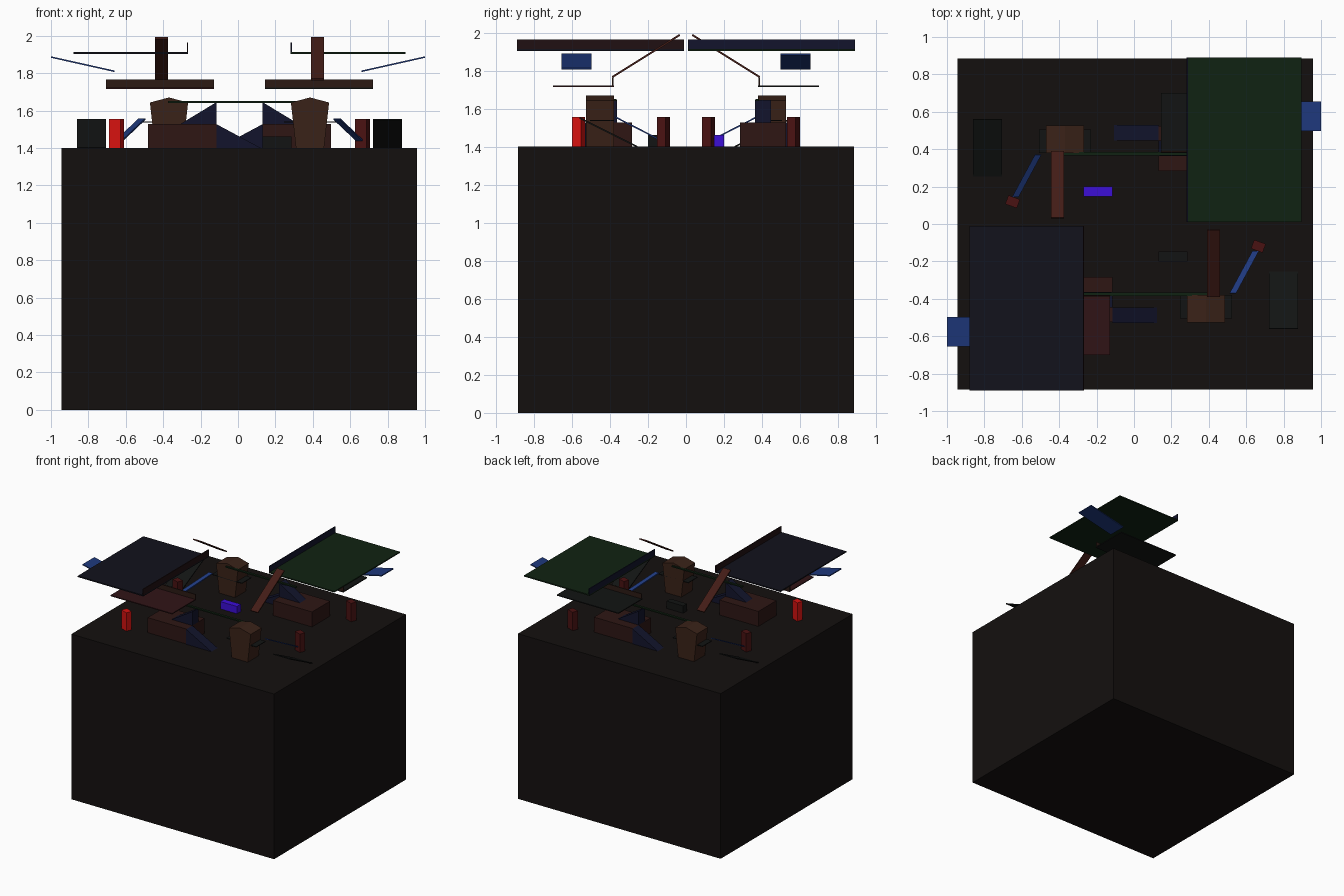
import bpy, bmesh
from math import sin, cos, radians, hypot
from mathutils import Vector

if "Cube" in bpy.data.objects:
    bpy.data.objects.remove(bpy.data.objects["Cube"])

CX = 0.008  # axis of the two-fold rotational layout


def material(rgb):
    name = "mat_%02x%02x%02x" % rgb
    mat = bpy.data.materials.get(name)
    if not mat:
        mat = bpy.data.materials.new(name)
        mat.diffuse_color = [((c / 255 + 0.055) / 1.055) ** 2.4 if c > 10 else c / 255 / 12.92
                             for c in rgb] + [1]
        mat.use_nodes = True
        mat.node_tree.nodes["Principled BSDF"].inputs["Base Color"].default_value = mat.diffuse_color
    return mat


def prism(name, axis, profile, lo, hi, rgb, turn=False, shear=0, cx=CX):
    """Extrude a profile along an axis; turn rotates it half a turn about the centre."""
    def place(u, v, d):
        p = {'x': (d, u, v), 'y': (u, d, v), 'z': (u, v, d)}[axis]
        x, y, z = p[0] + shear * (p[1] - profile[0][0]), p[1], p[2]
        return Vector((2 * cx - x, -y, z) if turn else (x, y, z))
    bm = bmesh.new()
    a = [bm.verts.new(place(u, v, lo)) for u, v in profile]
    b = [bm.verts.new(place(u, v, hi)) for u, v in profile]
    n = len(a)
    bm.faces.new(a)
    bm.faces.new(b[::-1])
    for i in range(n):
        j = (i + 1) % n
        bm.faces.new((a[i], b[i], b[j], a[j]))
    bmesh.ops.recalc_face_normals(bm, faces=bm.faces)
    mesh = bpy.data.meshes.new(name)
    bm.to_mesh(mesh)
    bm.free()
    mesh.materials.append(material(rgb))
    obj = bpy.data.objects.new(name, mesh)
    bpy.context.collection.objects.link(obj)
    return obj


def pair(name, axis, profile, lo, hi, rgb, rgb2=None, **kw):
    prism(name + "_front", axis, profile, lo, hi, rgb, **kw)
    prism(name + "_back", axis, profile, lo, hi, rgb2 or rgb, turn=True, **kw)


def rect(u0, u1, v0, v1):
    return [(u0, v0), (u1, v0), (u1, v1), (u0, v1)]


def sheet(p, q, t=0.008):
    """Thin section running from p to q."""
    dx, dy = q[0] - p[0], q[1] - p[1]
    k = t / 2 / hypot(dx, dy)
    nx, ny = -dy * k, dx * k
    return [(p[0] + nx, p[1] + ny), (q[0] + nx, q[1] + ny),
            (q[0] - nx, q[1] - ny), (p[0] - nx, p[1] - ny)]


def post_section(cx, cy, w=0.066, d=0.05, angle=-20):
    c, s = cos(radians(angle)), sin(radians(angle))
    return [(cx + c * u - s * v, cy + s * u + c * v)
            for u, v in rect(-w / 2, w / 2, -d / 2, d / 2)]


BROWN, NAVY, GREEN = (44, 26, 20), (18, 20, 44), (16, 34, 18)
BLUE, RED, DARKRED = (30, 56, 124), (215, 18, 16), (74, 18, 18)
PURPLE, BLACK = (60, 14, 215), (18, 20, 19)

# Large base block
prism("base_block", 'z', rect(-0.944, 0.957, -0.884, 0.884), 0, 1.4, (20, 16, 15))

# Floating top panels with an upright lip along the inner edge
pair("top_panel", 'z', rect(-0.88, -0.266, -0.89, -0.01), 1.903, 1.913, (18, 18, 28), GREEN)
pair("top_panel_lip", 'y', rect(-0.274, -0.266, 1.903, 1.963), -0.89, -0.01, (32, 16, 18), NAVY)

# Sloping side flaps
pair("side_flap", 'y', sheet((-1.0, 1.886), (-0.66, 1.81)), -0.655, -0.497, BLUE, cx=0)

# Lower shelves with a lip
pair("lower_shelf", 'z', rect(-0.706, -0.128, -0.70, -0.38), 1.715, 1.723, (48, 20, 22), BLACK)
pair("lower_shelf_lip", 'x', rect(-0.389, -0.381, 1.715, 1.765), -0.706, -0.128, BROWN)

# Diagonal boards
pair("diagonal_board", 'x', sheet((-0.388, 1.766), (-0.033, 1.988), 0.01), 0.39, 0.46, (66, 28, 22))

# Sloping corner sheets lying on the base
pair("corner_sheet", 'x', sheet((-0.56, 1.552), (-0.257, 1.4)), 0.722, 0.878, BLACK)

# Slanted blue struts
pair("strut", 'x', sheet((-0.37, 1.555), (-0.145, 1.44)), 0.512, 0.547, BLUE, shear=0.54)

# Gabled cabinets with a thin surrounding tray
cabinet = [(0.31, 1.4), (0.46, 1.4), (0.487, 1.643), (0.385, 1.67), (0.283, 1.643)]
pair("cabinet", 'y', cabinet, -0.526, -0.38, (58, 34, 24))
pair("cabinet_tray", 'z', rect(0.245, 0.525, -0.505, -0.38), 1.535, 1.541, BLACK)

# Low benches with a wedge on top and a ramp at the end
pair("bench", 'z', rect(-0.48, -0.115, -0.525, -0.283), 1.4, 1.527, (46, 22, 20))
pair("bench_wedge", 'y', [(-0.31, 1.527), (-0.115, 1.527), (-0.115, 1.645)], -0.447, -0.363, NAVY)
pair("bench_ramp", 'y', [(-0.115, 1.4), (0.122, 1.4), (-0.115, 1.527)], -0.53, -0.446, NAVY)

# Thin cross bars
pair("cross_bar", 'x', rect(-0.385, -0.365, 1.64, 1.65), -0.27, 0.39, GREEN)

# Small blocks near the middle
pair("small_block", 'z', rect(0.13, 0.285, -0.2, -0.148), 1.4, 1.462, BLACK, PURPLE)

# Four short posts
pair("outer_post", 'z', post_section(-0.65, -0.565), 1.4, 1.556, RED, DARKRED)
pair("inner_post", 'z', post_section(0.665, -0.119), 1.4, 1.556, DARKRED)
